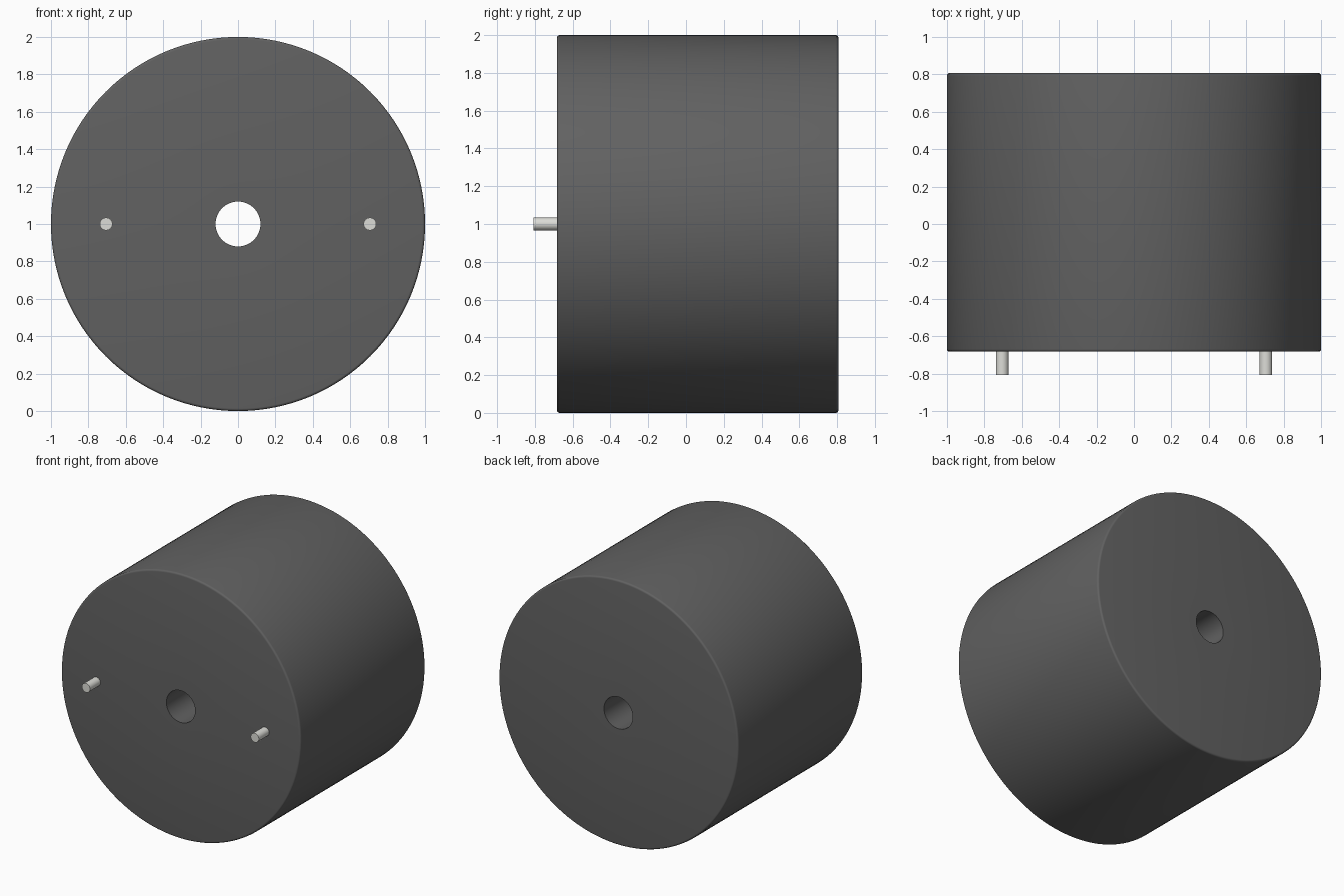
import bpy, bmesh, math
from mathutils import Matrix, Vector

if "Cube" in bpy.data.objects:
    bpy.data.objects.remove(bpy.data.objects["Cube"])


def material(name, color):
    m = bpy.data.materials.new(name)
    m.diffuse_color = (*color, 1)
    m.use_nodes = True
    m.node_tree.nodes["Principled BSDF"].inputs["Base Color"].default_value = m.diffuse_color
    return m


def lathe(name, profile, centre, mat, steps, closed):
    """Revolve (radius, y) points around the y axis through centre (x, z)."""
    bm = bmesh.new()
    vs = [bm.verts.new((r, y, 0)) for r, y in profile]
    pairs = list(zip(vs, vs[1:])) + ([(vs[-1], vs[0])] if closed else [])
    edges = [bm.edges.new(p) for p in pairs]
    bmesh.ops.spin(bm, geom=vs + edges, cent=(0, 0, 0), axis=(0, 1, 0),
                   angle=2 * math.pi, steps=steps, use_duplicate=False)
    bmesh.ops.remove_doubles(bm, verts=bm.verts, dist=1e-5)
    bmesh.ops.recalc_face_normals(bm, faces=bm.faces)
    bmesh.ops.transform(bm, matrix=Matrix.Translation(Vector((centre[0], 0, centre[1]))),
                        verts=bm.verts)
    mesh = bpy.data.meshes.new(name)
    bm.to_mesh(mesh)
    bm.free()
    ob = bpy.data.objects.new(name, mesh)
    bpy.context.collection.objects.link(ob)
    mesh.materials.append(mat)
    bpy.ops.object.select_all(action='DESELECT')
    ob.select_set(True)
    bpy.context.view_layer.objects.active = ob
    bpy.ops.object.shade_smooth_by_angle(angle=math.radians(35))
    return ob


dark = material("dark_plastic", (0.12, 0.12, 0.12))
metal = material("pin_metal", (0.72, 0.72, 0.68))

FRONT, BACK, TIP = -0.683, 0.807, -0.807
R, HOLE, B = 1.0, 0.12, 0.014


def rim(y_edge, sign):
    """Rounded outer rim; sign points from the face into the body."""
    return [(R - B + B * math.sin(a), y_edge + sign * B * (1 - math.cos(a)))
            for a in (i * math.pi / 8 for i in range(5))]


# Body: thick cylinder with rounded rims and a through hole
profile = [(HOLE, FRONT)] + rim(FRONT, 1) + rim(BACK, -1)[::-1] + [(HOLE, BACK)]
lathe("body", profile, (0, 1), dark, 128, True)

# Two contact pins on the front face
for side, x in (("left", -0.705), ("right", 0.705)):
    lathe("pin_" + side, [(0, TIP), (0.034, TIP), (0.034, FRONT + 0.005), (0, FRONT + 0.005)],
          (x, 1), metal, 32, False)
